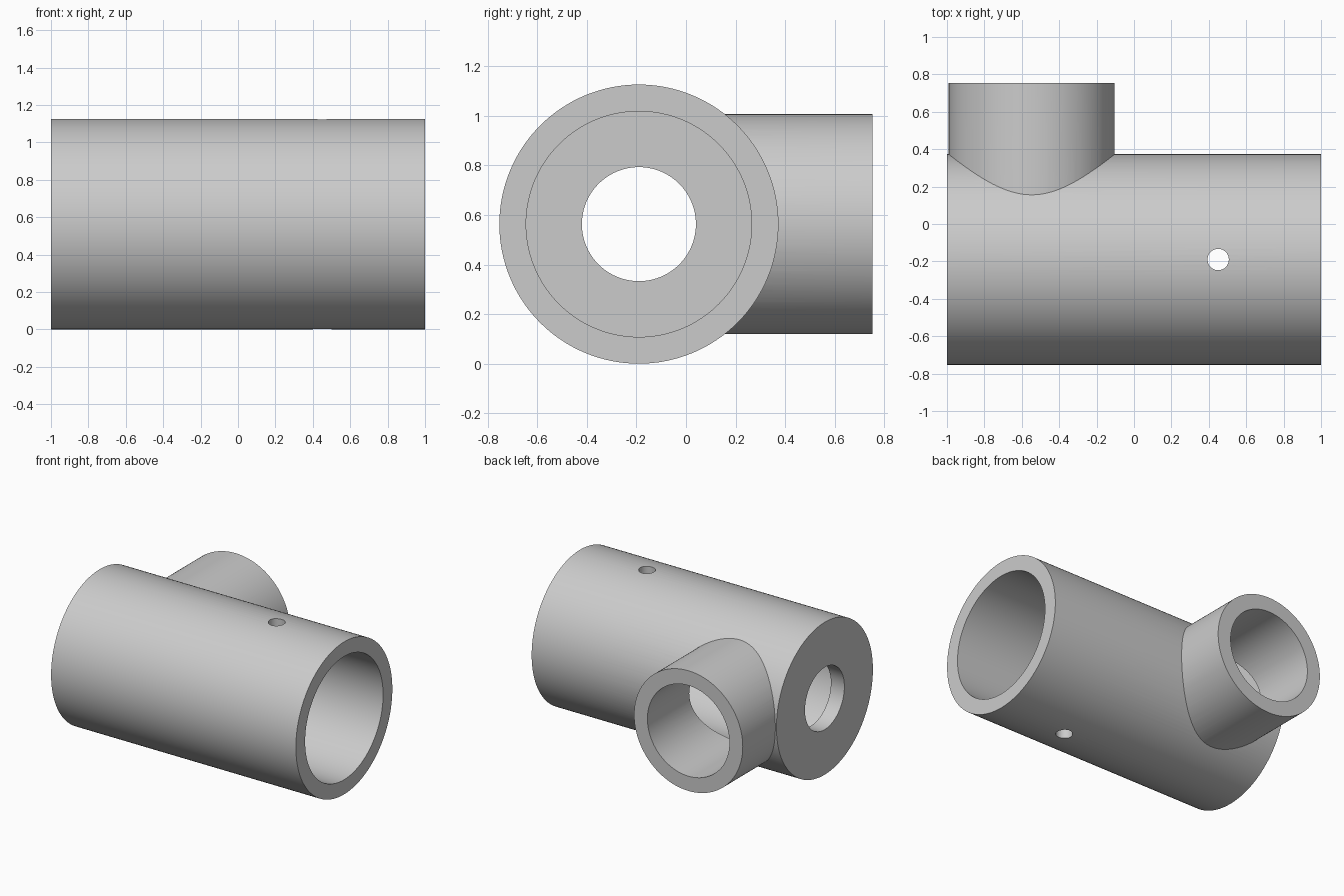
import bpy
from math import radians
from mathutils import Vector

cube = bpy.data.objects.get("Cube")
if cube:
    bpy.data.objects.remove(cube, do_unlink=True)

AXIS_Y, AXIS_Z = -0.19, 0.563    # centre line of the main tube
BRANCH_X, PIN_X = -0.547, 0.45

grey = bpy.data.materials.new("plain grey")
grey.use_nodes = True
colour = (0.6, 0.6, 0.6, 1)
grey.diffuse_color = colour
grey.node_tree.nodes["Principled BSDF"].inputs["Base Color"].default_value = colour


def rod(name, start, end, radius, sides=128):
    """Solid cylinder between two points."""
    start, end = Vector(start), Vector(end)
    span = end - start
    bpy.ops.mesh.primitive_cylinder_add(
        vertices=sides, radius=radius, depth=span.length,
        location=(start + end) / 2,
        rotation=span.to_track_quat('Z', 'Y').to_euler())
    obj = bpy.context.object
    obj.name = name
    obj.data.materials.append(grey)
    return obj


def combine(target, tool, operation):
    """Apply a boolean to the target, then discard the tool."""
    mod = target.modifiers.new(tool.name, 'BOOLEAN')
    mod.operation = operation
    mod.solver = 'EXACT'
    mod.object = tool
    bpy.context.view_layer.objects.active = target
    bpy.ops.object.modifier_apply(modifier=mod.name)
    bpy.data.objects.remove(tool, do_unlink=True)


# Main tube with a side branch towards the back
fitting = rod("pipe_tee", (-1, AXIS_Y, AXIS_Z), (1, AXIS_Y, AXIS_Z), 0.563)
branch = rod("branch", (BRANCH_X, AXIS_Y, AXIS_Z), (BRANCH_X, 0.753, AXIS_Z), 0.444)
combine(fitting, branch, 'UNION')

# Wide blind bore, small end port, branch bore and cross pin hole
cutters = [
    rod("main_bore", (-0.89, AXIS_Y, AXIS_Z), (1.1, AXIS_Y, AXIS_Z), 0.455),
    rod("end_port", (-1.1, AXIS_Y, AXIS_Z), (-0.5, AXIS_Y, AXIS_Z), 0.23, 96),
    rod("branch_bore", (BRANCH_X, AXIS_Y, AXIS_Z), (BRANCH_X, 0.9, AXIS_Z), 0.335),
    rod("pin_hole", (PIN_X, AXIS_Y, -0.1), (PIN_X, AXIS_Y, 1.3), 0.057, 48),
]
for cutter in cutters:
    combine(fitting, cutter, 'DIFFERENCE')

# Smooth curved walls, crisp rims
bpy.ops.object.select_all(action='DESELECT')
fitting.select_set(True)
bpy.context.view_layer.objects.active = fitting
bpy.ops.object.shade_smooth_by_angle(angle=radians(25))
